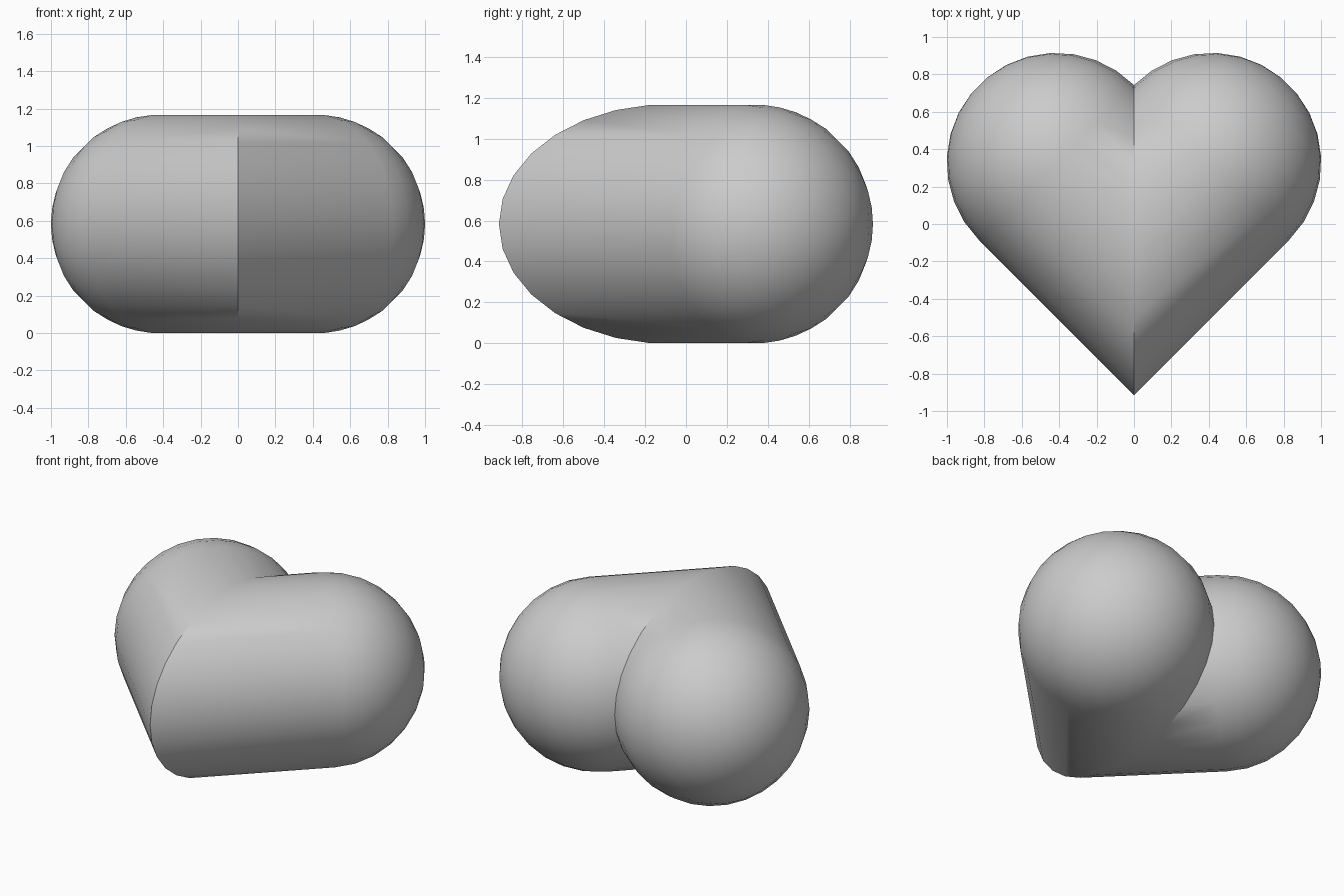
import bpy, bmesh, math
from mathutils import Vector

if "Cube" in bpy.data.objects:
    bpy.data.objects.remove(bpy.data.objects["Cube"])

R = 0.586                                   # tube radius
C = Vector((0.415, 0.329, 0.583))           # centre of the right lobe
AXIS = Vector((1, 1, 0)).normalized()       # tube runs diagonally out to the lobe
SIDE = Vector((1, -1, 0)).normalized()
SIDES = 30

bm = bmesh.new()

# Right half: straight tube ending in a rounded lobe, revolved around its axis
profile = [(-2.0, R)]
for i in range(8):
    a = math.radians(12 * i)
    profile.append((R * math.sin(a), R * math.cos(a)))
profile.append((profile[-1][0], 0.0))
verts = [bm.verts.new(C + AXIS * s + SIDE * r) for s, r in profile]
edges = [bm.edges.new(pair) for pair in zip(verts, verts[1:])]
bmesh.ops.spin(bm, geom=verts + edges, cent=C, axis=AXIS,
               angle=2 * math.pi, steps=SIDES)
bmesh.ops.remove_doubles(bm, verts=bm.verts[:], dist=0.0005)

# Mitre at the centre plane, then mirror and weld the left half
bmesh.ops.bisect_plane(bm, geom=bm.verts[:] + bm.edges[:] + bm.faces[:],
                       plane_co=(0, 0, 0), plane_no=(1, 0, 0), clear_inner=True)
bmesh.ops.mirror(bm, geom=bm.verts[:] + bm.edges[:] + bm.faces[:],
                 axis='X', merge_dist=0.0005)
bmesh.ops.remove_doubles(bm, verts=bm.verts[:], dist=0.0005)
bmesh.ops.recalc_face_normals(bm, faces=bm.faces[:])

mesh = bpy.data.meshes.new("heart")
bm.to_mesh(mesh)
bm.free()
heart = bpy.data.objects.new("heart", mesh)
bpy.context.collection.objects.link(heart)

# Plain grey
grey = bpy.data.materials.new("light grey")
grey.diffuse_color = (0.6, 0.6, 0.6, 1)
grey.use_nodes = True
grey.node_tree.nodes["Principled BSDF"].inputs["Base Color"].default_value = grey.diffuse_color
mesh.materials.append(grey)

# Smooth surface with sharp creases at the tip and cleft
bpy.context.view_layer.objects.active = heart
heart.select_set(True)
bpy.ops.object.shade_smooth_by_angle(angle=math.radians(40))
